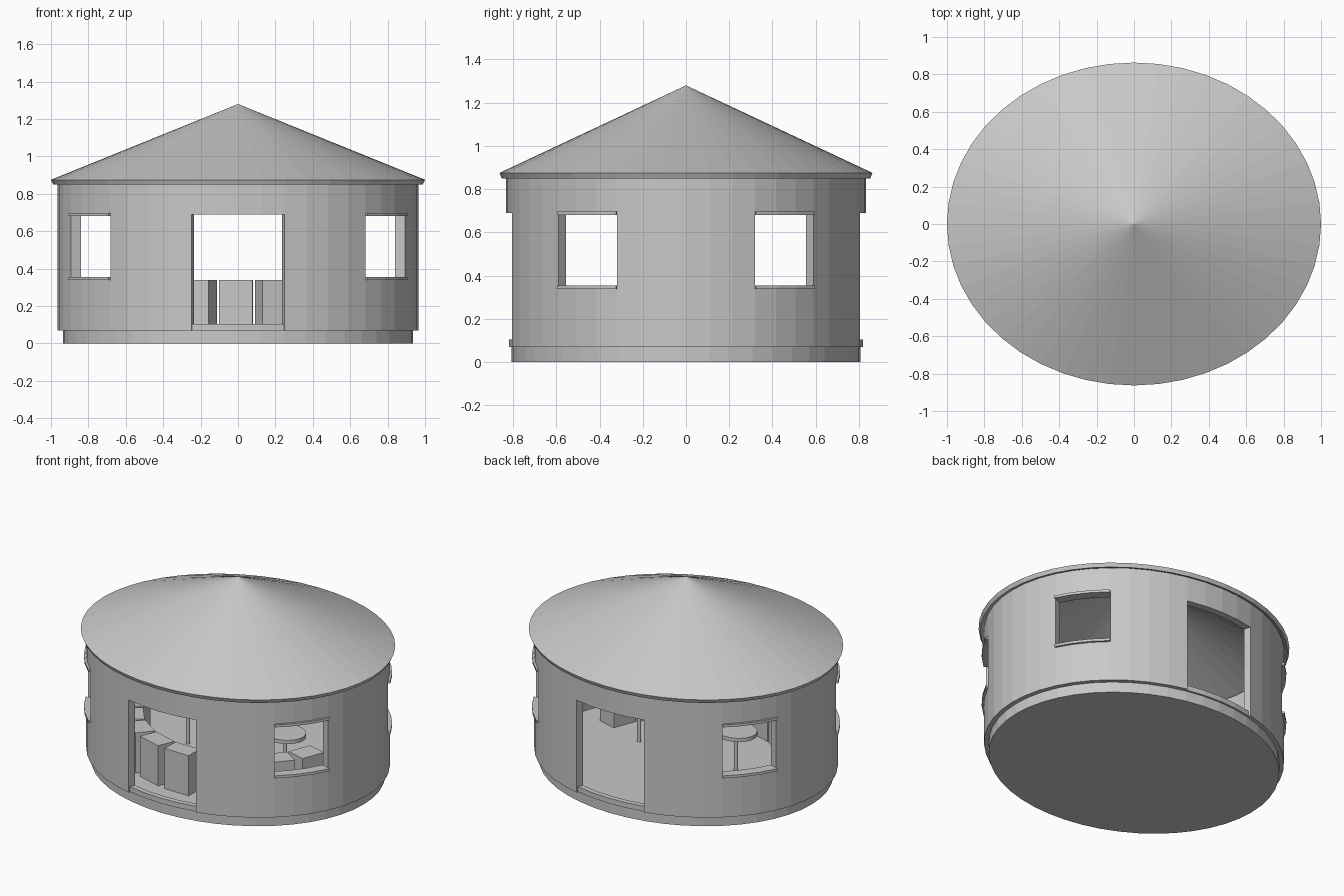
import bpy, bmesh
from math import cos, sin, radians, tau
from mathutils import Matrix, Vector

cube = bpy.data.objects.get("Cube")
if cube:
    bpy.data.objects.remove(cube, do_unlink=True)

SEGMENTS = 48
STEP = 360 / SEGMENTS
SQUASH = Matrix.Scale(0.863, 4, (0, 1, 0))   # plan is an oval
WALL_IN, WALL_OUT = 0.91, 0.965
FLOOR, EAVES = 0.07, 0.857

grey = bpy.data.materials.new("plain_grey")
grey.use_nodes = True
grey.diffuse_color = (0.58, 0.58, 0.58, 1)
grey.node_tree.nodes["Principled BSDF"].inputs["Base Color"].default_value = (0.58, 0.58, 0.58, 1)


def finish(name, bm):
    """Squash the round plan into the oval and make the object."""
    bm.transform(SQUASH)
    bmesh.ops.recalc_face_normals(bm, faces=bm.faces)
    mesh = bpy.data.meshes.new(name)
    bm.to_mesh(mesh)
    bm.free()
    mesh.materials.append(grey)
    obj = bpy.data.objects.new(name, mesh)
    bpy.context.collection.objects.link(obj)
    return obj


def lathe(name, profile):
    """Revolve a closed (radius, height) profile about the z axis."""
    bm = bmesh.new()
    verts = [bm.verts.new((r, 0, z)) for r, z in profile]
    edges = [bm.edges.new(pair) for pair in zip(verts, verts[1:])]
    bmesh.ops.spin(bm, geom=verts + edges, cent=(0, 0, 0), axis=(0, 0, 1),
                   angle=tau, steps=SEGMENTS)
    bmesh.ops.remove_doubles(bm, verts=bm.verts, dist=0.0005)
    return finish(name, bm)


def panel(bm, i, r0, r1, z0, z1):
    """One flat board of the ring, at position i."""
    corners = []
    for z in (z0, z1):
        for r, k in ((r0, i), (r1, i), (r1, i + 1), (r0, i + 1)):
            a = radians(k * STEP)
            corners.append(bm.verts.new((r * cos(a), r * sin(a), z)))
    low, high = corners[:4], corners[4:]
    bm.faces.new(low)
    bm.faces.new(high)
    for k in range(4):
        n = (k + 1) % 4
        bm.faces.new((low[k], low[n], high[n], high[k]))


# Floor slab and conical roof shell
lathe("base", [(0, 0), (0.935, 0), (0.935, FLOOR), (0, FLOOR)])
lathe("roof", [(0, 1.28), (1, 0.875), (0.988, 0.85), (0, 1.252)])

# Boarded wall with two doorways and four windows
DOOR = range(10, 14)
WINDOW = (3, 4, 5, 18, 19, 20)
wall, trim, threshold = bmesh.new(), bmesh.new(), bmesh.new()
for i in range(SEGMENTS):
    place = i % (SEGMENTS // 2)
    if place in DOOR:
        panel(wall, i, WALL_IN, WALL_OUT, 0.69, EAVES)
        panel(threshold, i, WALL_IN, 0.95, FLOOR, 0.105)
    elif place in WINDOW:
        panel(wall, i, WALL_IN, WALL_OUT, FLOOR, 0.34)
        panel(wall, i, WALL_IN, WALL_OUT, 0.695, EAVES)
        panel(trim, i, WALL_IN, 0.98, 0.338, 0.355)
        panel(trim, i, WALL_IN, 0.98, 0.68, 0.697)
    else:
        panel(wall, i, WALL_IN, WALL_OUT, FLOOR, EAVES)
finish("wall_boards", wall)
finish("window_sills_and_lintels", trim)
finish("door_thresholds", threshold)

# Arc of block seats round the front half
seats = bmesh.new()
for k in range(-4, 5):
    angle = radians(-91 + k * 18.2)
    matrix = (Matrix.Rotation(angle, 4, "Z")
              @ Matrix.Translation((0.667, 0, (FLOOR + 0.34) / 2))
              @ Matrix.Diagonal(Vector((0.135, 0.18, 0.34 - FLOOR, 1))))
    bmesh.ops.create_cube(seats, size=1, matrix=matrix)
finish("block_seats", seats)

# Two round tables on thin legs
for side, x in (("right", -0.36), ("left", 0.36)):
    table = bmesh.new()
    for radius, z0, z1, sides in ((0.135, 0.315, 0.34, 32), (0.013, FLOOR, 0.32, 12)):
        bmesh.ops.create_cone(table, cap_ends=True, segments=sides, radius1=radius,
                              radius2=radius, depth=z1 - z0,
                              matrix=Matrix.Translation((x, -0.02, (z0 + z1) / 2)))
    finish(side + "_table", table)
